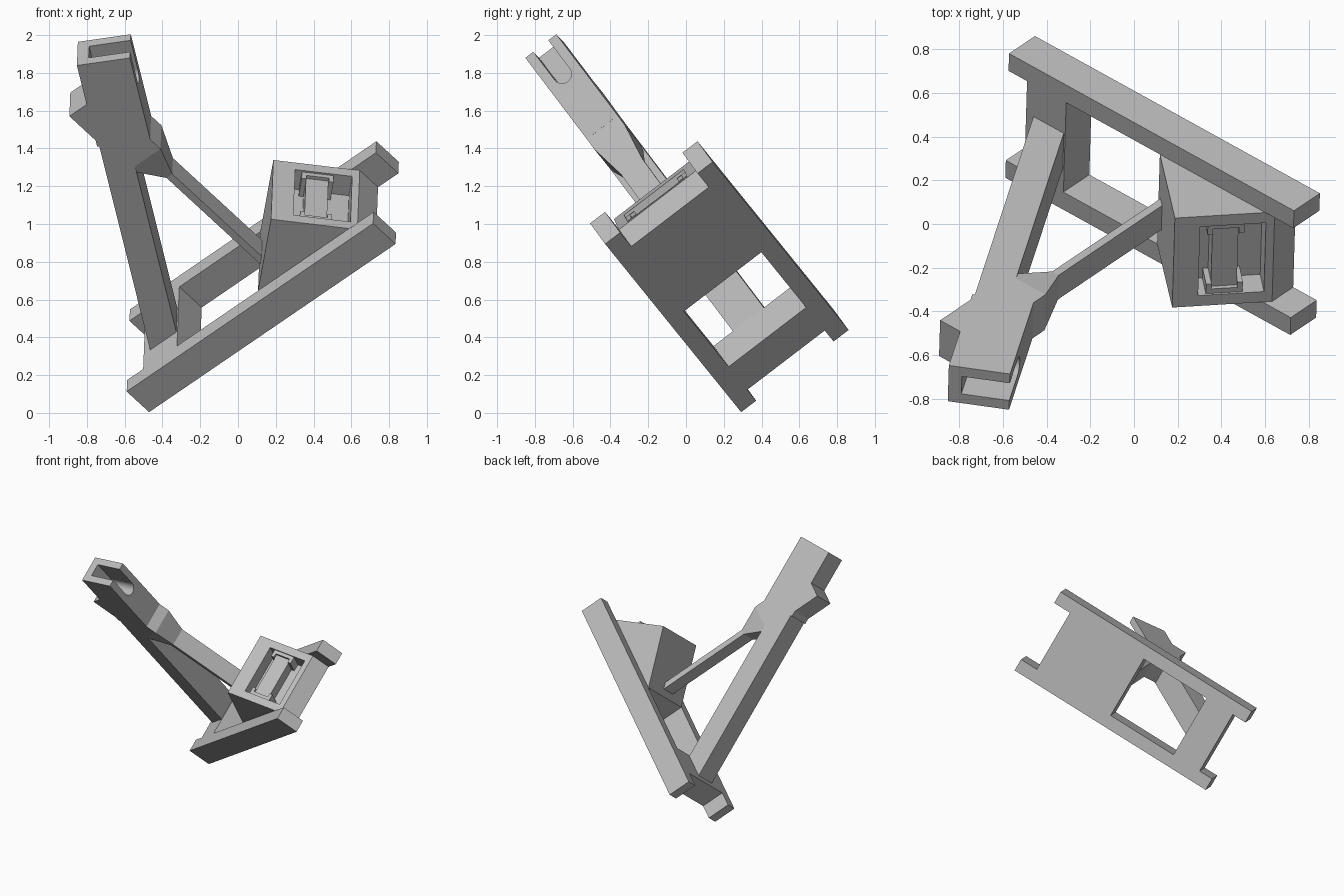
import bpy, bmesh, math
from mathutils import Vector, Matrix

if "Cube" in bpy.data.objects:
    bpy.data.objects.remove(bpy.data.objects["Cube"])

# Tilted working frame: x along the rails, y across them, z out of the base
U = Vector((0.752, -0.415, 0.513)).normalized()
V = Vector((0.024, 0.794, 0.607))
V = (V - U * V.dot(U)).normalized()
N = U.cross(V)
FRAME = Matrix((U, V, N)).transposed().to_4x4()

grey = bpy.data.materials.new("plain grey")
grey.use_nodes = True
grey.diffuse_color = (0.5, 0.5, 0.5, 1)
grey.node_tree.nodes["Principled BSDF"].inputs["Base Color"].default_value = (0.5, 0.5, 0.5, 1)


def loft(name, rings):
    """Skin a list of matching point rings and cap both ends."""
    bm = bmesh.new()
    loops = [[bm.verts.new(p) for p in ring] for ring in rings]
    for a, b in zip(loops, loops[1:]):
        for i in range(len(a)):
            j = (i + 1) % len(a)
            bm.faces.new((a[i], a[j], b[j], b[i]))
    bm.faces.new(loops[0])
    bm.faces.new(loops[-1])
    bmesh.ops.recalc_face_normals(bm, faces=bm.faces)
    mesh = bpy.data.meshes.new(name)
    bm.to_mesh(mesh)
    bm.free()
    mesh.materials.append(grey)
    obj = bpy.data.objects.new(name, mesh)
    bpy.context.collection.objects.link(obj)
    obj.matrix_world = FRAME
    return obj


def prism(name, outline, lo, hi):
    """Extrude a side profile (along, out) across the frame."""
    return loft(name, [[(p, h, q) for p, q in outline] for h in (lo, hi)])


def rect(a0, a1, b0, b1):
    return [(a0, b0), (a1, b0), (a1, b1), (a0, b1)]


def cut(obj, cutter):
    """Subtract the cutter, bake the result and drop the cutter."""
    cutter.hide_render = True
    mod = obj.modifiers.new("cut", 'BOOLEAN')
    mod.operation, mod.object, mod.solver = 'DIFFERENCE', cutter, 'EXACT'
    bpy.context.view_layer.update()
    baked = bpy.data.meshes.new_from_object(obj.evaluated_get(bpy.context.evaluated_depsgraph_get()))
    obj.modifiers.clear()
    obj.data = baked
    bpy.data.objects.remove(cutter)


BOTTOM, TOP = 0.183, 0.363
INNER = (0.323, 0.839)
MID = 0.555

# Base frame
for name, v in (("front_rail", 0.223), ("back_rail", 0.839)):
    prism(name, rect(-0.473, 1.263, BOTTOM, TOP), v, v + 0.1)
prism("cross_bar", rect(-0.36, -0.122, BOTTOM, TOP), *INNER)

# Wedge housing with a pocket in its slanted face
APEX = Vector((0.816, 0.677))
S, M = Vector((0.659, -0.753)), Vector((0.753, 0.659))


def on_slant(s0, s1, d0, d1):
    return [APEX + S * s - M * d for s, d in rect(s0, s1, d0, d1)]


wedge = prism("wedge_housing", [(0.449, BOTTOM), (1.12, BOTTOM), (1.12, 0.33), APEX, (0.449, TOP)], *INNER)
cut(wedge, prism("pocket_cutter", on_slant(0.118, 0.422, -0.1, 0.13), 0.383, 0.779))

# Spool inside the pocket
prism("spool_core", on_slant(0.18, 0.3, 0.03, 0.132), 0.4, 0.76)
for side, lo in (("front", 0.383), ("back", 0.753)):
    prism(side + "_spool_flange", on_slant(0.165, 0.315, 0.01, 0.132), lo, lo + 0.026)
    ear = lo if side == "front" else lo - 0.03
    for end, s in (("upper", 0.155), ("lower", 0.3)):
        prism(f"{side}_{end}_spool_ear", on_slant(s, s + 0.025, 0.01, 0.132), ear, ear + 0.056)

# Leaning post and forked head share one slanted frame
FOOT = Vector((-0.315, TOP))
W, D = Vector((math.cos(math.pi / 6), -0.5)), Vector((0.5, math.cos(math.pi / 6)))


def lean(w, t):
    return FOOT + W * w + D * t


SIDES = (MID - 0.103, MID + 0.103)
prism("leaning_post", [FOOT, lean(0.16, 0.0925), lean(0.16, 1.5), lean(0, 1.5)], *SIDES)
END = 1.928
head = prism("forked_head", [lean(w, t) for w, t in rect(-0.012, 0.274, 1.378, END)], *SIDES)

# Round-bottomed slot in the head
R = 0.05
slot = [(MID - R, END + 0.1)]
slot += [(MID - R * math.cos(a), END - 0.19 - R * math.sin(a))
         for a in (math.pi * i / 24 for i in range(25))]
slot.append((MID + R, END + 0.1))
rings = []
for w in (0.05, 0.4):
    pts = [(lean(w, t), v) for v, t in slot]
    rings.append([(p.x, v, p.y) for p, v in pts])
cut(head, loft("slot_cutter", rings))
bpy.ops.object.select_all(action='DESELECT')
head.select_set(True)
bpy.context.view_layer.objects.active = head
bpy.ops.object.shade_smooth_by_angle(angle=math.radians(30))

# Slim strut that flares into a thick block under the head
THIN, THICK = (0.49, 0.53, 0.07), (0.385, 0.61, 0.103)
sections = [(THIN, 0.38), (THIN, 1.15), (THICK, 1.335), (THICK, 1.81)]
loft("flared_strut", [[(u, v, n) for u, v in rect(u0, u1, MID - h, MID + h)]
                      for (u0, u1, h), n in sections])
